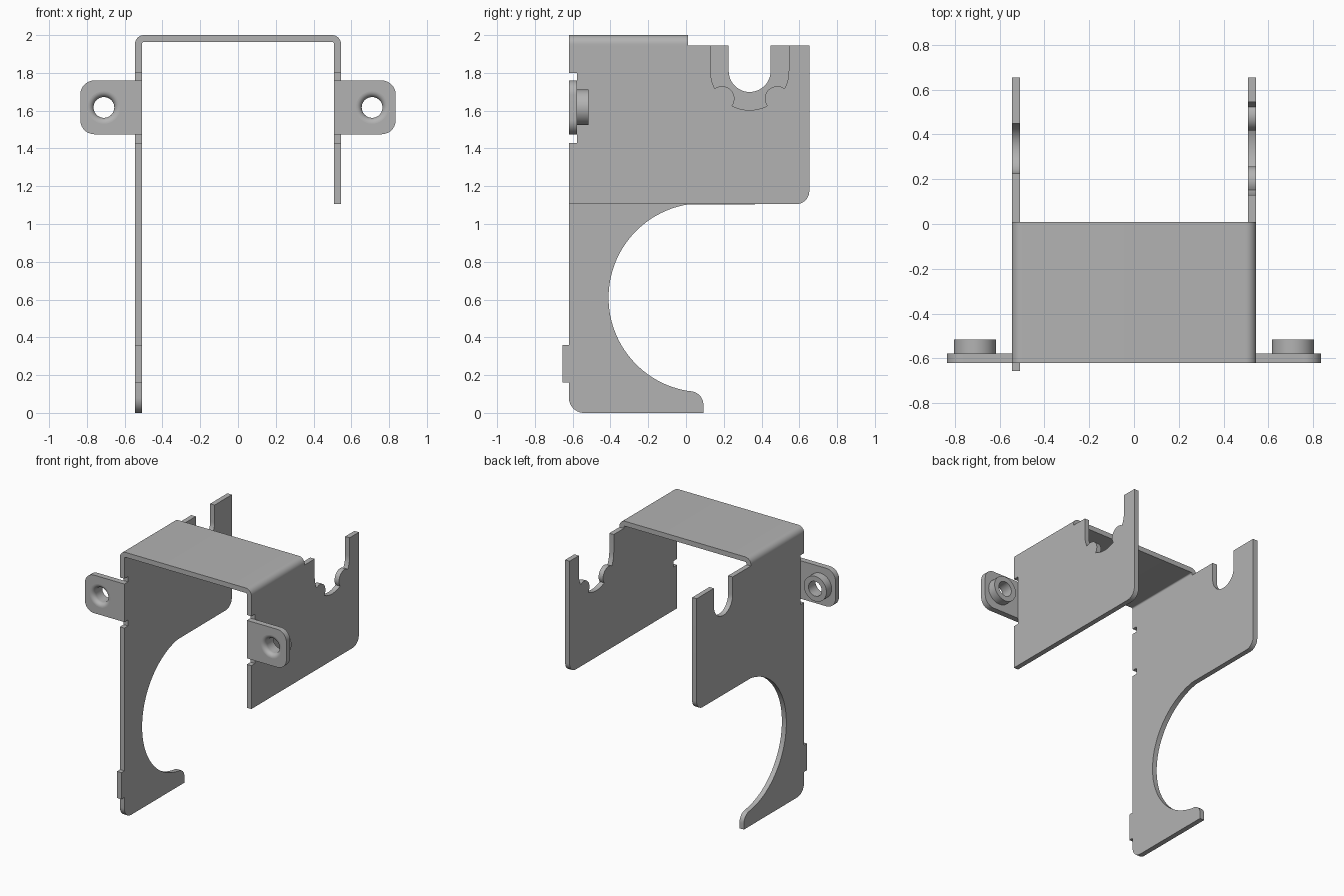
import bpy, bmesh
from math import sin, cos, asin, radians, degrees, pi

cube = bpy.data.objects.get("Cube")
if cube:
    bpy.data.objects.remove(cube, do_unlink=True)

steel = bpy.data.materials.new("grey steel")
steel.use_nodes = True
steel.diffuse_color = (0.45, 0.45, 0.45, 1)
steel.node_tree.nodes["Principled BSDF"].inputs["Base Color"].default_value = steel.diffuse_color

OUT, IN = 0.545, 0.508           # outer and inner faces of the side walls
FRONT, BACK = -0.62, 0.653       # wall edges
SHOULDER, HEM, TOP = 1.944, 1.105, 2.0
TAB_BACK = -0.577
SLOT_Y, SLOT_Z = 0.337, 1.81     # centre of the top slots
HOLE_X, HOLE_Z = 0.71, 1.617


def arc(u, v, r, start, end, n=10):
    angles = [radians(start + (end - start) * i / n) for i in range(n + 1)]
    return [(u + r * cos(a), v + r * sin(a)) for a in angles]


def finish(name, bm):
    bmesh.ops.recalc_face_normals(bm, faces=bm.faces)
    mesh = bpy.data.meshes.new(name)
    bm.to_mesh(mesh)
    bm.free()
    mesh.materials.append(steel)
    obj = bpy.data.objects.new(name, mesh)
    bpy.context.collection.objects.link(obj)
    bpy.ops.object.select_all(action="DESELECT")
    obj.select_set(True)
    bpy.context.view_layer.objects.active = obj
    bpy.ops.object.shade_smooth_by_angle(angle=radians(30))
    return obj


def sheet(name, loops, axis, low, high):
    """Extrude an outline (with optional holes) along x or y."""
    bm = bmesh.new()
    for loop in loops:
        verts = [bm.verts.new((low, u, v) if axis == "x" else (u, low, v)) for u, v in loop]
        for a, b in zip(verts, verts[1:] + verts[:1]):
            bm.edges.new((a, b))
    bmesh.ops.triangle_fill(bm, edges=bm.edges[:], use_beauty=True)
    grown = bmesh.ops.extrude_face_region(bm, geom=bm.faces[:])["geom"]
    shift = (high - low, 0, 0) if axis == "x" else (0, high - low, 0)
    bmesh.ops.translate(bm, vec=shift, verts=[g for g in grown if isinstance(g, bmesh.types.BMVert)])
    return finish(name, bm)


def lathe(name, profile, x, z, n=40):
    """Revolve a closed (radius, y) profile around a y-axis."""
    bm = bmesh.new()
    rings = [[bm.verts.new((x + r * cos(2 * pi * i / n), y, z + r * sin(2 * pi * i / n)))
              for i in range(n)] for r, y in profile]
    for a, b in zip(rings, rings[1:]):
        for i in range(n):
            j = (i + 1) % n
            bm.faces.new((a[i], a[j], b[j], b[i]))
    return finish(name, bm)


# Slot outlines, from front to back
plain_slot = arc(SLOT_Y, SLOT_Z, 0.111, 180, 360, 24)
R, BUMP = 0.207, 0.066
half = degrees(2 * asin(BUMP / (2 * R)))
lobed_slot = arc(SLOT_Y, SLOT_Z, R, 180, 225 - half, 6)
for mid, stop in ((225, 315 - half), (315, 360)):
    cu, cv = arc(SLOT_Y, SLOT_Z, R, mid, mid, 1)[0]
    inward, sweep = mid - 180, 90 - half / 2
    lobed_slot += arc(cu, cv, BUMP, inward + sweep, inward - sweep, 14)[1:-1]
    lobed_slot += arc(SLOT_Y, SLOT_Z, R, mid + half, stop, 8)


def upper_edge(slot):
    """Rounded rear corner, slotted top and relief cut-out at the front."""
    pts = arc(BACK - 0.07, HEM + 0.07, 0.07, -90, 0) + [(BACK, SHOULDER)]
    pts += [(slot[-1][0], SHOULDER)] + slot[::-1] + [(slot[0][0], SHOULDER)]
    pts += [(FRONT, SHOULDER), (FRONT, 1.80), (TAB_BACK, 1.80), (TAB_BACK, 1.43), (FRONT, 1.43)]
    return pts


# Short wall on the left, long hooked wall on the right
sheet("left_short_wall", [upper_edge(lobed_slot) + [(FRONT, HEM)]], "x", IN, OUT)
hook = [(FRONT, 0.36), (-0.655, 0.36), (-0.655, 0.16), (FRONT, 0.16)]
hook += arc(FRONT + 0.08, 0.08, 0.08, 180, 270) + [(0.092, 0)]
hook += arc(0.02, 0.043, 0.072, 0, 90)
hook += arc(0.09, 0.61, 0.5, 261, 99, 48)
sheet("right_long_wall", [upper_edge(plain_slot) + hook], "x", -OUT, -IN)

# Bent roof joining the walls
bend, inner = 0.047, 0.01
roof = [(OUT, SHOULDER)] + arc(OUT - bend, TOP - bend, bend, 0, 90)
roof += arc(-OUT + bend, TOP - bend, bend, 90, 180) + [(-OUT, SHOULDER), (-IN, SHOULDER)]
roof += arc(-IN + inner, TOP - 0.037 - inner, inner, 180, 90, 5)
roof += arc(IN - inner, TOP - 0.037 - inner, inner, 90, 0, 5) + [(IN, SHOULDER)]
sheet("roof", [roof], "y", FRONT, 0.01)

# Mounting tabs with flared collars
collar = [(0.086, FRONT)] + arc(0.086, FRONT + 0.031, 0.031, -90, -180, 8)
collar += [(0.055, -0.515), (0.094, -0.515), (0.094, TAB_BACK)]
for side, label in ((1, "left"), (-1, "right")):
    tab = [(IN, 1.475)] + arc(0.76, 1.55, 0.075, -90, 0) + arc(0.76, 1.685, 0.075, 0, 90) + [(IN, 1.76)]
    hole = arc(HOLE_X, HOLE_Z, 0.086, 0, 360, 40)[:-1]
    sheet(label + "_tab", [[(side * u, v) for u, v in loop] for loop in (tab, hole)],
          "y", FRONT, TAB_BACK)
    lathe(label + "_collar", collar, side * HOLE_X, HOLE_Z)
